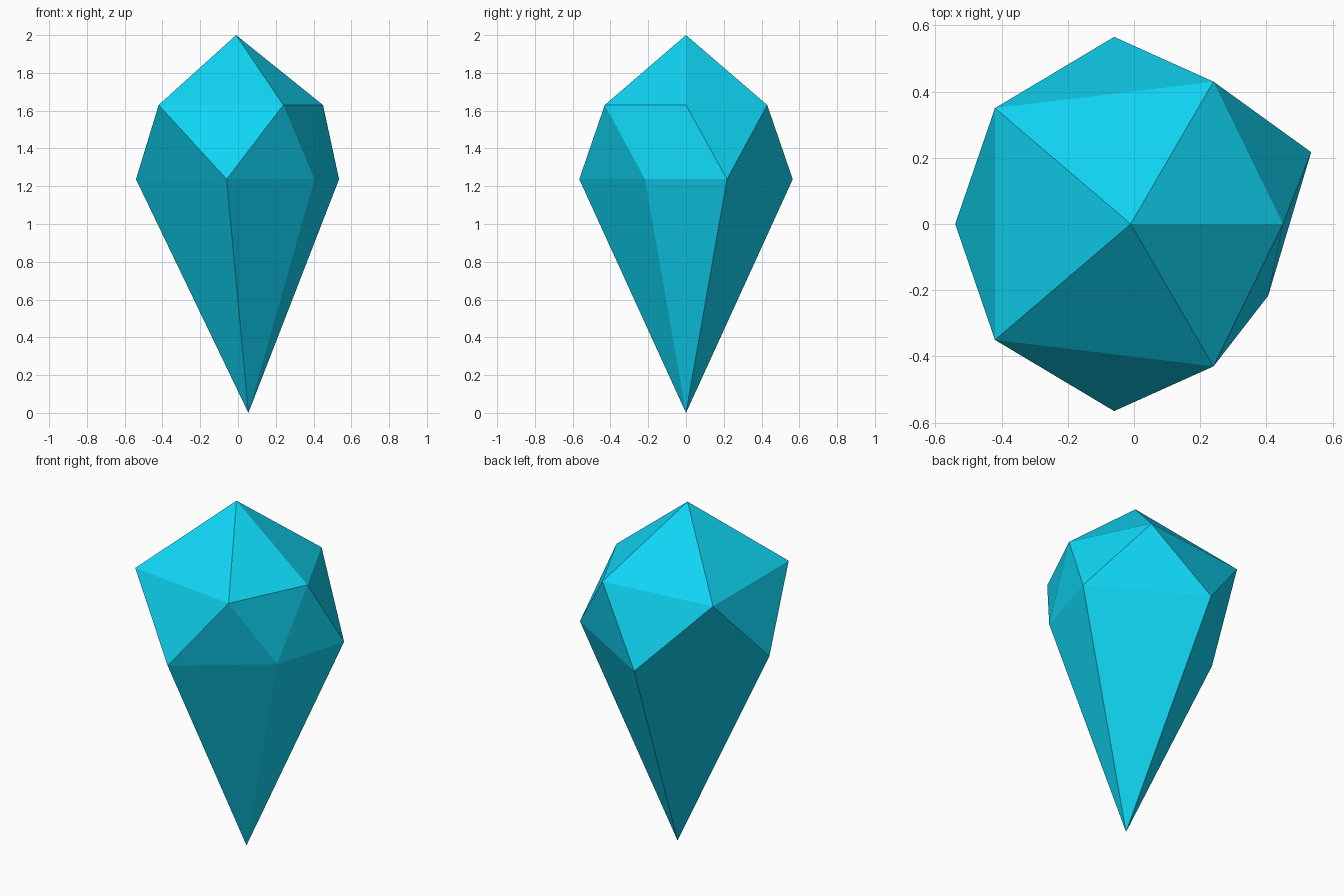
import bpy
import bmesh

if "Cube" in bpy.data.objects:
    bpy.data.objects.remove(bpy.data.objects["Cube"])

# Two five-sided rings, staggered, each listed counter-clockwise from +x
upper_ring = [(0.45, 0), (0.24, 0.43), (-0.42, 0.35), (-0.42, -0.35), (0.24, -0.43)]
lower_ring = [(0.535, 0.217), (-0.06, 0.565), (-0.54, 0), (-0.06, -0.565), (0.405, -0.217)]

bm = bmesh.new()
top = bm.verts.new((-0.01, 0, 2.0))
tip = bm.verts.new((0.055, 0, 0))
upper = [bm.verts.new((x, y, 1.63)) for x, y in upper_ring]
lower = [bm.verts.new((x, y, 1.237)) for x, y in lower_ring]

# Crown fan, girdle triangles and long lower facets
for i in range(5):
    j = (i + 1) % 5
    bm.faces.new((top, upper[i], upper[j]))
    bm.faces.new((upper[i], lower[i], upper[j]))
    bm.faces.new((upper[j], lower[i], lower[j]))
    bm.faces.new((lower[j], lower[i], tip))
bmesh.ops.recalc_face_normals(bm, faces=bm.faces[:])

mesh = bpy.data.meshes.new("crystal")
bm.to_mesh(mesh)
bm.free()

# Cyan crystal material
cyan = bpy.data.materials.new("cyan_crystal")
cyan.diffuse_color = (0.005, 0.67, 0.91, 1)
cyan.use_nodes = True
cyan.node_tree.nodes["Principled BSDF"].inputs["Base Color"].default_value = cyan.diffuse_color
mesh.materials.append(cyan)

crystal = bpy.data.objects.new("crystal", mesh)
bpy.context.collection.objects.link(crystal)
